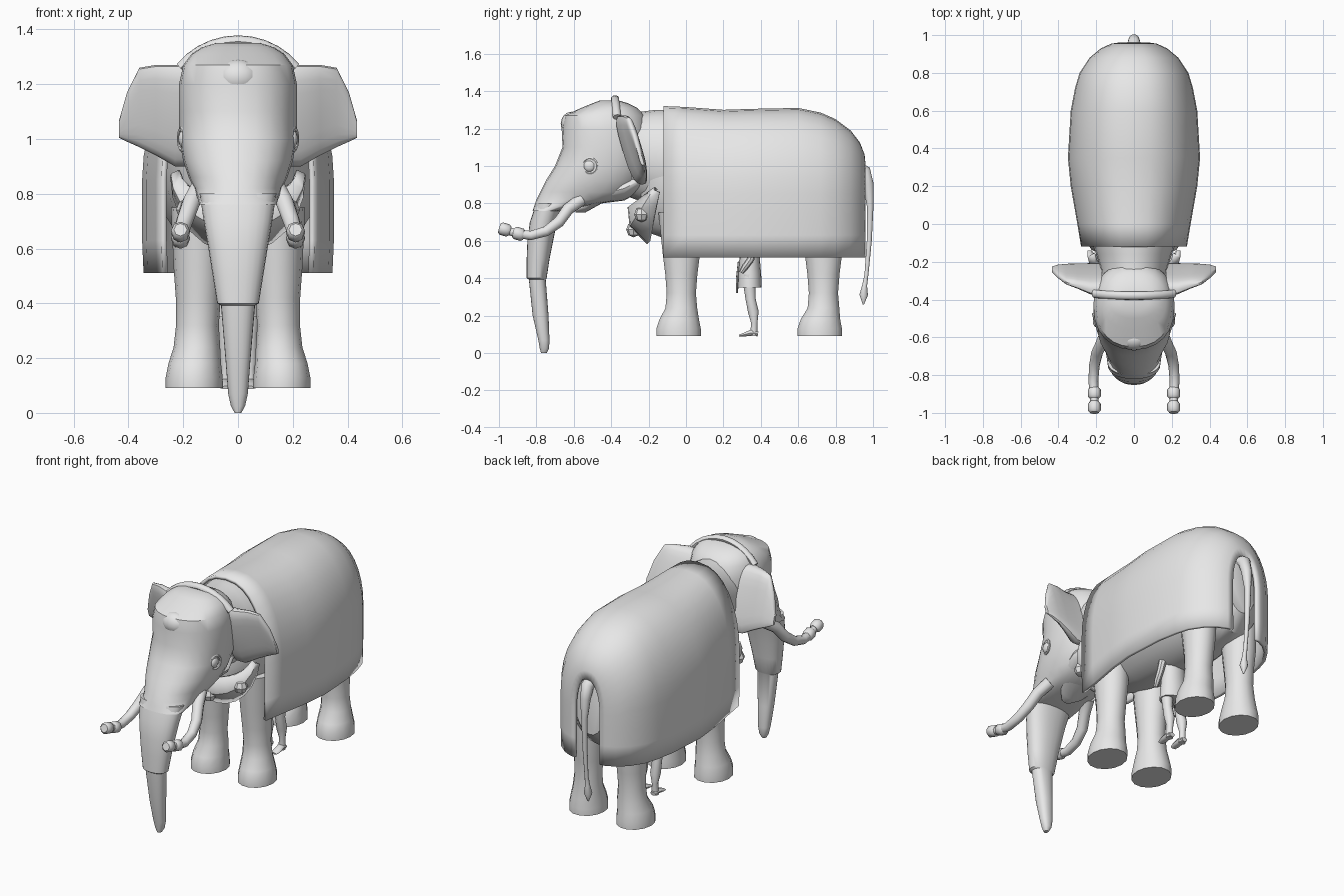
import bpy, bmesh, math
from mathutils import Vector

if "Cube" in bpy.data.objects:
    bpy.data.objects.remove(bpy.data.objects["Cube"])

grey = bpy.data.materials.new("plain_grey")
grey.diffuse_color = (0.8, 0.8, 0.8, 1)
grey.use_nodes = True
grey.node_tree.nodes["Principled BSDF"].inputs["Base Color"].default_value = grey.diffuse_color


def finish(name, bm, angle=40):
    bmesh.ops.recalc_face_normals(bm, faces=bm.faces[:])
    me = bpy.data.meshes.new(name)
    bm.to_mesh(me)
    bm.free()
    me.materials.append(grey)
    me.shade_smooth()
    me.set_sharp_from_angle(angle=math.radians(angle))
    ob = bpy.data.objects.new(name, me)
    bpy.context.collection.objects.link(ob)
    return ob


def skin(name, rings, closed=True, angle=40):
    """Bridge a list of point rings, capping the ends of closed ones."""
    bm = bmesh.new()
    rows = [[bm.verts.new(p) for p in r] for r in rings]
    n = len(rows[0])
    for a, b in zip(rows, rows[1:]):
        for i in range(n if closed else n - 1):
            j = (i + 1) % n
            bm.faces.new((a[i], a[j], b[j], b[i]))
    if closed:
        bm.faces.new(rows[0])
        bm.faces.new(rows[-1])
    return finish(name, bm, angle)


def spow(v, p):
    return math.copysign(abs(v) ** p, v)


def loft(name, rings, axis, n=20, pw=1.0, shear=0.0, angle=40):
    """Rings are (position on axis, centre 1, centre 2, radius 1, radius 2)."""
    out = []
    for pos, c1, c2, r1, r2 in rings:
        row = []
        for i in range(n):
            t = math.tau * i / n
            b = r2 * spow(math.sin(t), pw)
            a = c1 + r1 * spow(math.cos(t), pw) + shear * b
            b += c2
            row.append({'x': (pos, a, b), 'y': (a, pos, b), 'z': (a, b, pos)}[axis])
        out.append(row)
    return skin(name, out, angle=angle)


def tube(name, pts, radii, ref=(1, 0, 0), n=10):
    """Sweep an ellipse along points; radii are numbers or (ref, other) pairs."""
    pts = [Vector(p) for p in pts]
    out = []
    for i, p in enumerate(pts):
        t = (pts[min(i + 1, len(pts) - 1)] - pts[max(i - 1, 0)]).normalized()
        u = Vector(ref)
        u = (u - t * u.dot(t)).normalized()
        v = t.cross(u)
        r = radii[i] if isinstance(radii[i], tuple) else (radii[i], radii[i])
        out.append([p + u * r[0] * math.cos(math.tau * k / n) + v * r[1] * math.sin(math.tau * k / n)
                    for k in range(n)])
    return skin(name, out)


def ball(name, loc, size, seg=16):
    bm = bmesh.new()
    bmesh.ops.create_uvsphere(bm, u_segments=seg, v_segments=max(4, seg // 2), radius=1)
    for v in bm.verts:
        v.co = Vector(loc) + Vector(v.co[i] * size[i] for i in range(3))
    return finish(name, bm)


# Body and neck
loft("body", [(-.24, 0, .90, .10, .18), (-.19, 0, .92, .17, .28), (-.08, 0, .94, .23, .34),
              (.1, 0, .92, .27, .36), (.4, 0, .91, .31, .37), (.7, 0, .91, .27, .36),
              (.85, 0, .86, .20, .29), (.93, 0, .83, .10, .17)], 'y', 24)
loft("neck", [(-.46, 0, 1.08, .17, .23), (-.35, 0, 1.08, .18, .23), (-.24, 0, 1.05, .175, .24),
              (-.16, 0, 1.03, .20, .27), (-.05, 0, 1.0, .24, .30)], 'y', 24)

# Head flowing into trunk: height, front y, back y, half width
head = [(1.35, -.46, -.36, .08), (1.335, -.50, -.31, .13), (1.31, -.56, -.26, .17),
        (1.27, -.65, -.22, .20), (1.2, -.665, -.20, .215), (1.1, -.66, -.20, .215),
        (1.0, -.70, -.20, .215), (.92, -.75, -.23, .20), (.86, -.78, -.27, .18),
        (.82, -.80, -.34, .16), (.79, -.81, -.50, .15), (.76, -.82, -.66, .14)]
trunk = [(.8, -.80, -.66, .14), (.7, -.835, -.69, .125), (.6, -.848, -.71, .108),
         (.5, -.852, -.73, .092), (.4, -.852, -.745, .076), (.392, -.84, -.75, .062),
         (.2, -.82, -.735, .046), (.07, -.79, -.73, .036), (.025, -.782, -.732, .026),
         (.0, -.775, -.745, .012)]
for part, rows in (("head", head), ("trunk", trunk)):
    loft(part, [(z, 0, (f + b) / 2, w, (b - f) / 2) for z, f, b, w in rows], 'z', 24, .88)
ball("forehead_bump", (0, -.61, 1.225), (.08, .06, .065))
loft("jaw", [(-.59, 0, .765, .03, .015), (-.54, 0, .79, .08, .04), (-.45, 0, .85, .14, .05),
             (-.33, 0, .88, .17, .065), (-.25, 0, .92, .15, .06), (-.21, 0, .95, .11, .04)], 'y')

# Headband
arc = [(math.radians(a), Vector()) for a in range(-50, 51, 10)]
tube("headband", [(.275 * math.sin(a), -.35 - .03 * math.cos(a), 1.085 + .275 * math.cos(a))
                  for a, _ in arc], [(.022, .018)] * len(arc), (0, 1, .2))

for side, s in (("left", 1), ("right", -1)):
    # Ears lean forward at the top and thin toward the tip
    loft(side + "_ear", [(s * .17, -.29, 1.085, .05, .185), (s * .23, -.29, 1.085, .05, .185),
                         (s * .30, -.275, 1.105, .035, .165), (s * .36, -.265, 1.115, .024, .145),
                         (s * .405, -.25, 1.08, .016, .09), (s * .435, -.24, 1.035, .01, .03)],
         'x', 20, .7, -.3)
    # Eyes with lids
    ball(side + "_eye", (s * .198, -.515, 1.0), (.02, .033, .033))
    ring = [(s * (.203 + .012 * math.cos(t)), -.515 + .038 * math.cos(t), 1 + .04 * math.sin(t))
            for t in (math.tau * k / 16 for k in range(17))]
    tube(side + "_eyelid", ring, [.008] * 17, (1, 0, 0), 6)
    # Tusks with two ring caps
    tube(side + "_tusk", [(s * .14, -.56, .82), (s * .17, -.63, .77), (s * .195, -.68, .70),
                          (s * .21, -.75, .65), (s * .215, -.83, .628), (s * .212, -.90, .637),
                          (s * .208, -.98, .662)],
         [.035, .033, .031, .028, .026, .024, .02])
    for i, (y, z, r) in enumerate(((-.895, .637, .034), (-.97, .66, .034))):
        tube(f"{side}_tusk_ring_{i}", [(s * .21, y + d, z - d * .3) for d in (.03, .018, -.018, -.029)],
             [r * .7, r, r, r * .7], n=8)
    # Legs
    for leg, y in (("front", -.04), ("rear", .715)):
        k = .02 if leg == "rear" else .015
        loft(f"{side}_{leg}_leg", [(.09, s * .16, y, .105, .122), (.13, s * .16, y, .104, .122),
                                   (.18, s * .158, y + .004, .096, .108),
                                   (.24, s * .15, y + k, .085, .087),
                                   (.32, s * .148, y + k, .078, .08),
                                   (.42, s * .145, y + k, .082, .088),
                                   (.53, s * .145, y + k, .09, .102),
                                   (.75, s * .145, y + .01, .10, .12)], 'z', 14)

# Draped blanket: y, half width, ridge height
drape = [(-.12, .28, 1.32), (0, .30, 1.315), (.2, .335, 1.30), (.35, .35, 1.305), (.6, .335, 1.31),
         (.72, .312, 1.285), (.8, .288, 1.25), (.88, .235, 1.19), (.93, .175, 1.125),
         (.955, .12, 1.06), (.96, .085, 1.01)]
rows = []
for y, w, top in drape:
    half = [(w * (.985 if z < .6 else 1), y, z) for z in (.51, .63, .75)]
    base = .85 if y < .9 else .82
    for k in range(9):
        a = math.pi / 2 * k / 8
        half.append((w * math.cos(a) ** .85 if k < 8 else 0, y, base + (top - base) * math.sin(a)))
    rows.append(half + [(-x, yy, z) for x, yy, z in half[-2::-1]])
blanket = skin("blanket", rows, False, 50)
mod = blanket.modifiers.new("thickness", 'SOLIDIFY')
mod.thickness = .02
mod.offset = -1

# Tail with tuft
tube("tail", [(0, .91, .99), (0, .955, .97), (0, .975, .90), (0, .985, .78), (0, .98, .6),
              (0, .965, .42), (0, .955, .36), (0, .95, .31), (0, .948, .26)],
     [.04, .036, .03, .018, .014, .011, .014, .024, .004])

# Chest collar with bosses
rows = []
for k in range(13):
    a = math.radians(-90 + 15 * k)
    c, sn = math.cos(a), math.sin(a)
    rows.append([(.21 * sn, -.16 - .14 * c, .88 - .10 * c), (.235 * sn, -.17 - .12 * c, .87 - .19 * c),
                 (.235 * sn, -.14 - .06 * c, .86 - .27 * c)])
collar = skin("chest_collar", rows, False, 30)
mod = collar.modifiers.new("thickness", 'SOLIDIFY')
mod.thickness = .025
mod.offset = 0
for i, a in enumerate((-55, 0, 55)):
    a = math.radians(a)
    ball(f"collar_boss_{i}", (.225 * math.sin(a), -.18 - .10 * math.cos(a), .85 - .19 * math.cos(a)),
         (.042, .04, .042), 8)

# Attendant standing beneath the belly
for side, s in (("left", 1), ("right", -1)):
    x = s * .045
    tube(side + "_attendant_leg", [(x, .335, .42), (x, .34, .35), (x, .345, .29), (x, .36, .22),
                                   (x, .365, .16), (x, .362, .09)],
         [.036, .033, .028, .03, .018, .02])
    tube(side + "_attendant_foot", [(x, .385, .102), (x, .35, .108), (x, .31, .098), (x, .285, .092)],
         [(.018, .012), (.022, .018), (.025, .01), (.018, .006)])
    tube(side + "_attendant_arm", [(s * .085, .36, .60), (s * .10, .345, .50), (s * .095, .315, .46),
                                   (s * .09, .295, .43)], [.024, .02, .018, .012], n=8)
loft("attendant_shorts", [(.35, 0, .34, .085, .065), (.42, 0, .34, .08, .062),
                          (.5, 0, .34, .072, .055), (.62, 0, .34, .07, .05)], 'z', 16)
loft("attendant_sash", [(.32, 0, .272, .02, .006), (.40, 0, .275, .025, .008),
                        (.49, 0, .285, .02, .008)], 'z', 8)
